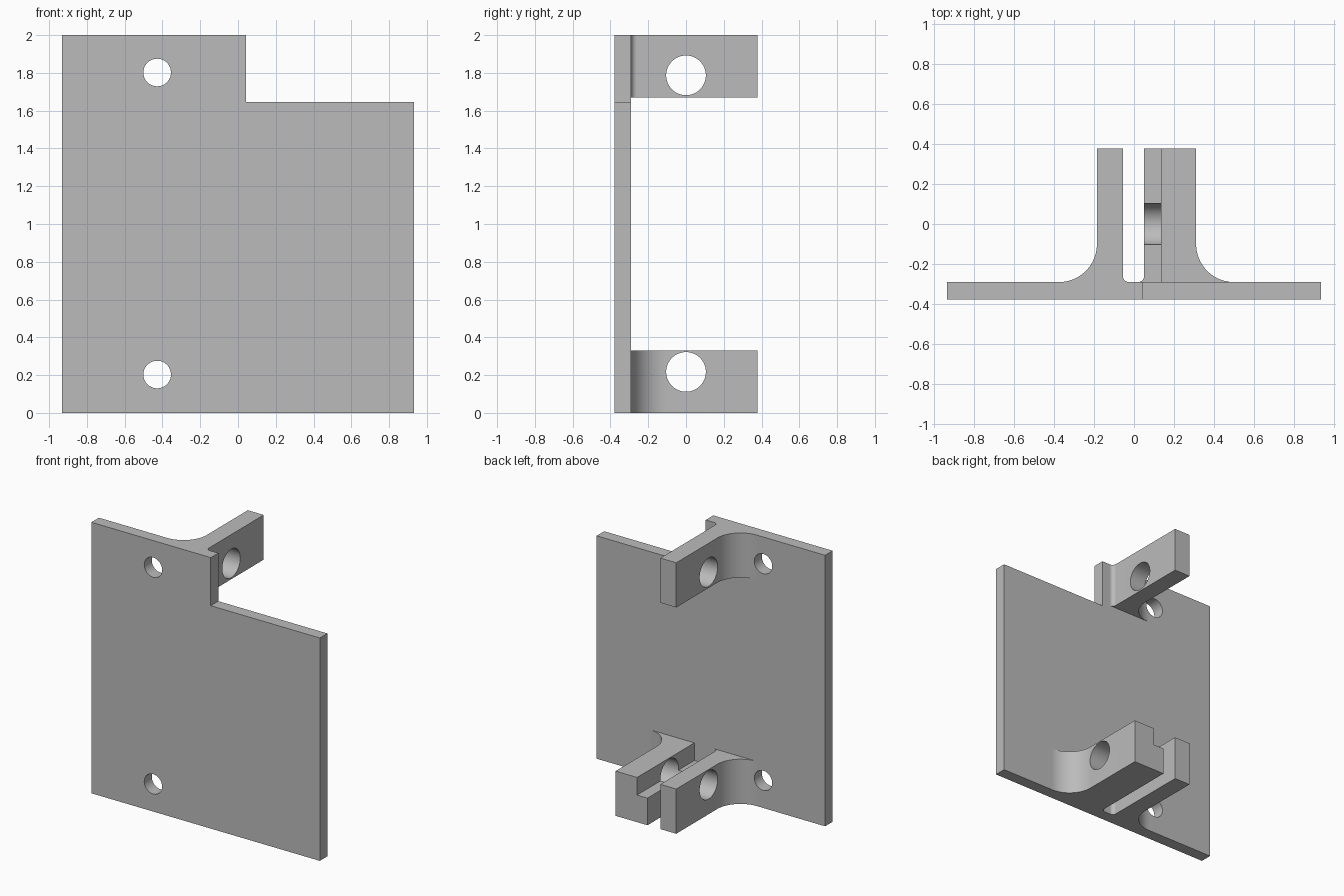
import bpy, bmesh
from math import sin, cos, pi, radians
from mathutils import Matrix, Vector

cube = bpy.data.objects.get("Cube")
if cube:
    bpy.data.objects.remove(cube, do_unlink=True)

grey = bpy.data.materials.new("plain grey")
grey.use_nodes = True
colour = (0.5, 0.5, 0.5, 1)
grey.diffuse_color = colour
grey.node_tree.nodes["Principled BSDF"].inputs["Base Color"].default_value = colour

HALF_X, HALF_Y, HEIGHT = 0.933, 0.378, 2.0
WALL = -0.29                      # rear face of the plate
FILLET, SMALL = 0.19, 0.03
ARM_OUT, ARM_IN = -0.185, -0.055


def finish(name, bm):
    bmesh.ops.recalc_face_normals(bm, faces=bm.faces)
    mesh = bpy.data.meshes.new(name)
    bm.to_mesh(mesh)
    bm.free()
    mesh.materials.append(grey)
    obj = bpy.data.objects.new(name, mesh)
    bpy.context.collection.objects.link(obj)
    return obj


def extrude(name, points, direction):
    bm = bmesh.new()
    face = bm.faces.new([bm.verts.new(p) for p in points])
    new = bmesh.ops.extrude_face_region(bm, geom=[face])["geom"]
    verts = [v for v in new if isinstance(v, bmesh.types.BMVert)]
    bmesh.ops.translate(bm, verts=verts, vec=Vector(direction))
    return finish(name, bm)


def cylinder(centre, radius, axis):
    bm = bmesh.new()
    turn = Matrix.Rotation(pi / 2, 4, 'Y' if axis == 'X' else 'X')
    bmesh.ops.create_cone(bm, cap_ends=True, segments=64, radius1=radius, radius2=radius,
                          depth=1.2, matrix=Matrix.Translation(centre) @ turn)
    return finish("hole_cutter", bm)


def cut(obj, cutter):
    """Subtract the cutter, bake the result and discard the cutter."""
    cutter.hide_render = True
    mod = obj.modifiers.new("cut", 'BOOLEAN')
    mod.operation, mod.solver, mod.object = 'DIFFERENCE', 'EXACT', cutter
    graph = bpy.context.evaluated_depsgraph_get()
    mesh = bpy.data.meshes.new_from_object(obj.evaluated_get(graph))
    obj.modifiers.clear()
    obj.data = mesh
    bpy.data.objects.remove(cutter, do_unlink=True)


def arm(name, outer, inner, low, high):
    """Arm with a large fillet outside and a small one inside, at the plate."""
    s = 1 if outer > inner else -1
    steps = [i / 20 * pi / 2 for i in range(21)]
    pts = [(outer + s * FILLET * (1 - sin(t)), WALL + FILLET * (1 - cos(t)), low)
           for t in steps]
    pts += [(outer, HALF_Y, low), (inner, HALF_Y, low)]
    pts += [(inner - s * SMALL * (1 - sin(t)), WALL + SMALL * (1 - cos(t)), low)
            for t in reversed(steps)]
    return extrude(name, pts, (0, 0, high - low))


# Back plate with the notched corner
outline = [(-HALF_X, 0), (HALF_X, 0), (HALF_X, 1.645), (0.042, 1.645),
           (0.042, HEIGHT), (-HALF_X, HEIGHT)]
plate = extrude("mounting_plate", [(x, -HALF_Y, z) for x, z in outline],
                (0, WALL + HALF_Y, 0))

# Bracket arms
upper = arm("upper_arm", ARM_OUT, ARM_IN, 1.67, HEIGHT)
lower_right = arm("lower_right_arm", ARM_OUT, ARM_IN, 0, 0.33)
lower_left = arm("lower_left_arm", 0.31, 0.05, 0, 0.33)

# Pin holes through the arms
cut(upper, cylinder((-0.1, 0, 1.787), 0.105, 'X'))
for part in (lower_right, lower_left):
    cut(part, cylinder((0, 0, 0.217), 0.105, 'X'))

# Step along the inside of the wide arm
step = [(-0.02, WALL - 0.1, 0.2), (0.135, WALL - 0.1, 0.2),
        (0.135, 0.5, 0.2), (-0.02, 0.5, 0.2)]
cut(lower_left, extrude("step_cutter", step, (0, 0, 0.3)))

# Screw holes through the plate and the edges of the fillets
for z, neighbour in ((0.203, lower_right), (1.802, upper)):
    for part in (plate, neighbour):
        cut(part, cylinder((-0.428, WALL, z), 0.073, 'Y'))

for part in (plate, upper, lower_right, lower_left):
    part.data.shade_smooth()
    part.data.set_sharp_from_angle(angle=radians(25))
